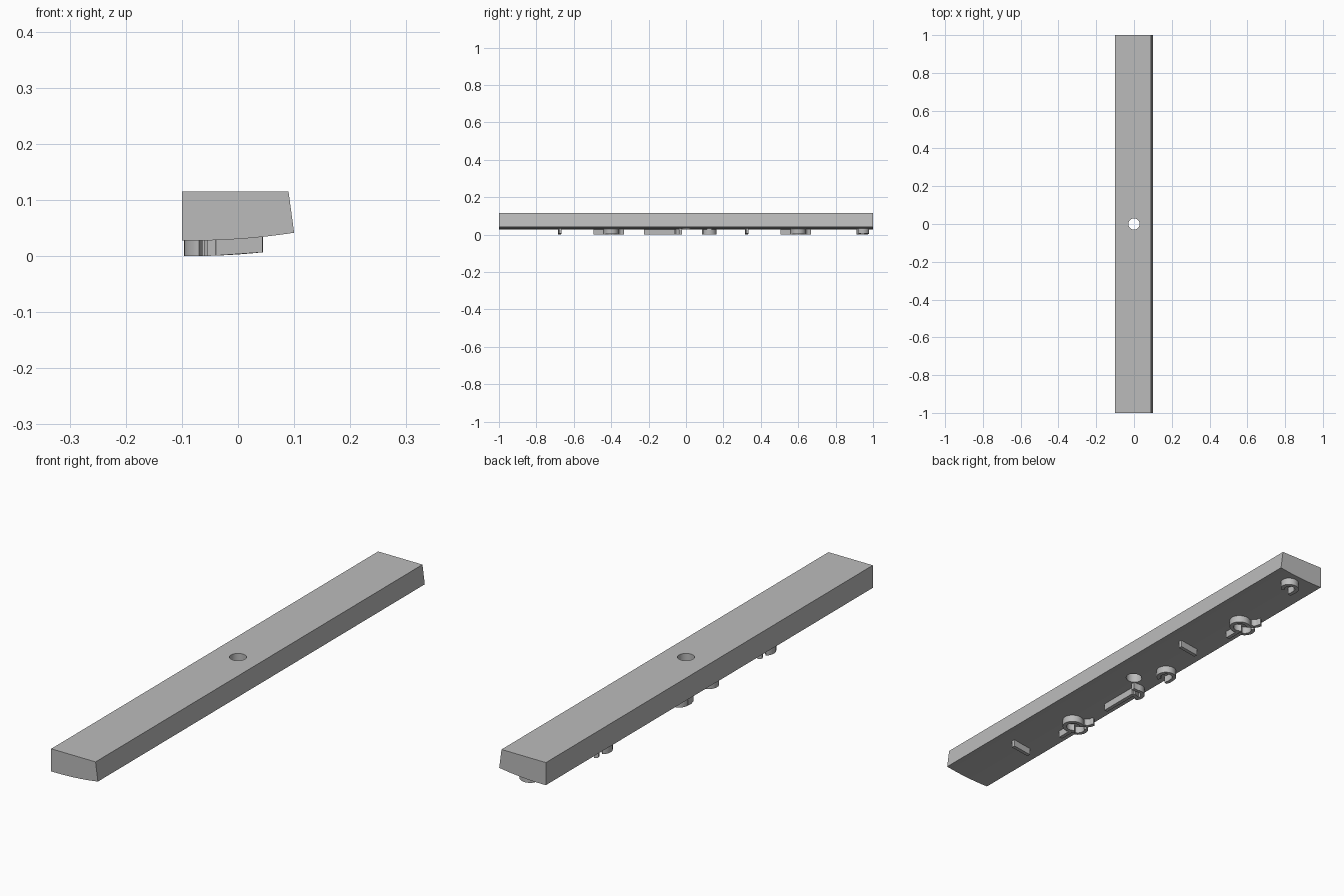
import bpy
import bmesh
from math import sin, cos, radians
from mathutils import Vector

cube = bpy.data.objects.get("Cube")
if cube:
    bpy.data.objects.remove(cube, do_unlink=True)

grey = bpy.data.materials.new("plain grey")
grey.use_nodes = True
grey.diffuse_color = (0.5, 0.5, 0.5, 1)
grey.node_tree.nodes["Principled BSDF"].inputs["Base Color"].default_value = (0.5, 0.5, 0.5, 1)

DEPTH = 0.0275


def underside(x):
    """Height of the gently curved underside."""
    return DEPTH + 0.43 * (x + 0.08) ** 2


def finish(name, bm):
    bmesh.ops.recalc_face_normals(bm, faces=bm.faces)
    mesh = bpy.data.meshes.new(name)
    bm.to_mesh(mesh)
    bm.free()
    obj = bpy.data.objects.new(name, mesh)
    bpy.context.collection.objects.link(obj)
    mesh.materials.append(grey)
    return obj


def activate(obj):
    bpy.ops.object.select_all(action='DESELECT')
    obj.select_set(True)
    bpy.context.view_layer.objects.active = obj


def smooth(obj):
    activate(obj)
    bpy.ops.object.shade_smooth_by_angle(angle=radians(30))


# Long bar: a cross-section with a slanted side and curved underside
def make_bar():
    bm = bmesh.new()
    xs = [-0.1 + 0.2 * i / 16 for i in range(17)]
    profile = [(x, underside(x)) for x in xs] + [(0.09, 0.115), (-0.1, 0.115)]
    face = bm.faces.new([bm.verts.new((x, -1, z)) for x, z in profile])
    moved = bmesh.ops.extrude_face_region(bm, geom=[face])["geom"]
    bmesh.ops.translate(bm, vec=(0, 2, 0),
                        verts=[v for v in moved if isinstance(v, bmesh.types.BMVert)])
    return finish("bar", bm)


# Raised rib that follows a path of (x, y) points under the bar
def make_rib(name, path, width=0.015):
    pts = [Vector(p) for p in path]
    bm = bmesh.new()
    rings = []
    for i, p in enumerate(pts):
        along = (pts[min(i + 1, len(pts) - 1)] - pts[max(i - 1, 0)]).normalized()
        side = Vector((-along.y, along.x)) * width / 2
        ring = []
        for q, low in ((p - side, True), (p + side, True), (p + side, False), (p - side, False)):
            z = underside(q.x) + (-DEPTH if low else 0.004)
            ring.append(bm.verts.new((q.x, q.y, z)))
        rings.append(ring)
    for a, b in zip(rings, rings[1:]):
        for k in range(4):
            n = (k + 1) % 4
            bm.faces.new((a[k], a[n], b[n], b[k]))
    bm.faces.new(rings[0])
    bm.faces.new(rings[-1])
    smooth(finish(name, bm))


def arc(cx, cy, r, start, end, steps=14):
    """Arc points; zero degrees points to +x, ninety to +y."""
    angles = [radians(start + (end - start) * i / steps) for i in range(steps + 1)]
    return [(cx + r * cos(t), cy + r * sin(t)) for t in angles]


bar = make_bar()

# Round hole through the middle
bpy.ops.mesh.primitive_cylinder_add(vertices=40, radius=0.03, depth=0.4, location=(0, 0, 0.07))
cutter = bpy.context.object
cutter.name = "hole_cutter"
cutter.hide_render = True
cut = bar.modifiers.new("hole", 'BOOLEAN')
cut.object = cutter
cut.solver = 'EXACT'
activate(bar)
bpy.ops.object.modifier_apply(modifier=cut.name)
bpy.data.objects.remove(cutter, do_unlink=True)
bar.data.materials.clear()
bar.data.materials.append(grey)
smooth(bar)

# Straight cross ribs
for i, y in enumerate((-0.675, 0.325)):
    make_rib(f"cross_rib_{i + 1}", [(-0.04, y - 0.003), (0.043, y + 0.003)])

# Two matching clusters: base strip, looped rib and short feet
for i, y in enumerate((-0.415, 0.585)):
    n = i + 1
    make_rib(f"cluster_strip_{n}", [(-0.047, y - 0.08), (-0.047, y - 0.02)])
    make_rib(f"cluster_loop_{n}", arc(-0.03, y + 0.015, 0.033, -140, 140, 22))
    make_rib(f"cluster_foot_{n}", arc(-0.055, y + 0.012, 0.033, 250, 130))
    make_rib(f"cluster_end_{n}", arc(-0.05, y + 0.075, 0.027, 260, 180)
             + [(-0.08, y + 0.08)])

# Long strip with a small hooked end
make_rib("long_strip", [(-0.047, -0.225), (-0.047, -0.06)])
make_rib("strip_hook", [(-0.02, -0.03)] + arc(-0.052, -0.06, 0.032, 70, 200))
make_rib("strip_foot", [(-0.047, -0.06), (-0.07, -0.068), (-0.085, -0.08)])

# Arched ribs
make_rib("middle_arch", arc(-0.058, 0.125, 0.03, -70, 180, 20))
make_rib("middle_arch_foot", [(-0.088, 0.125), (-0.089, 0.105), (-0.084, 0.088)])
make_rib("end_arch", arc(0.01, 0.945, 0.027, -50, 170, 18))
make_rib("end_arch_foot", [(-0.016, 0.95), (-0.017, 0.93), (-0.014, 0.912)])
